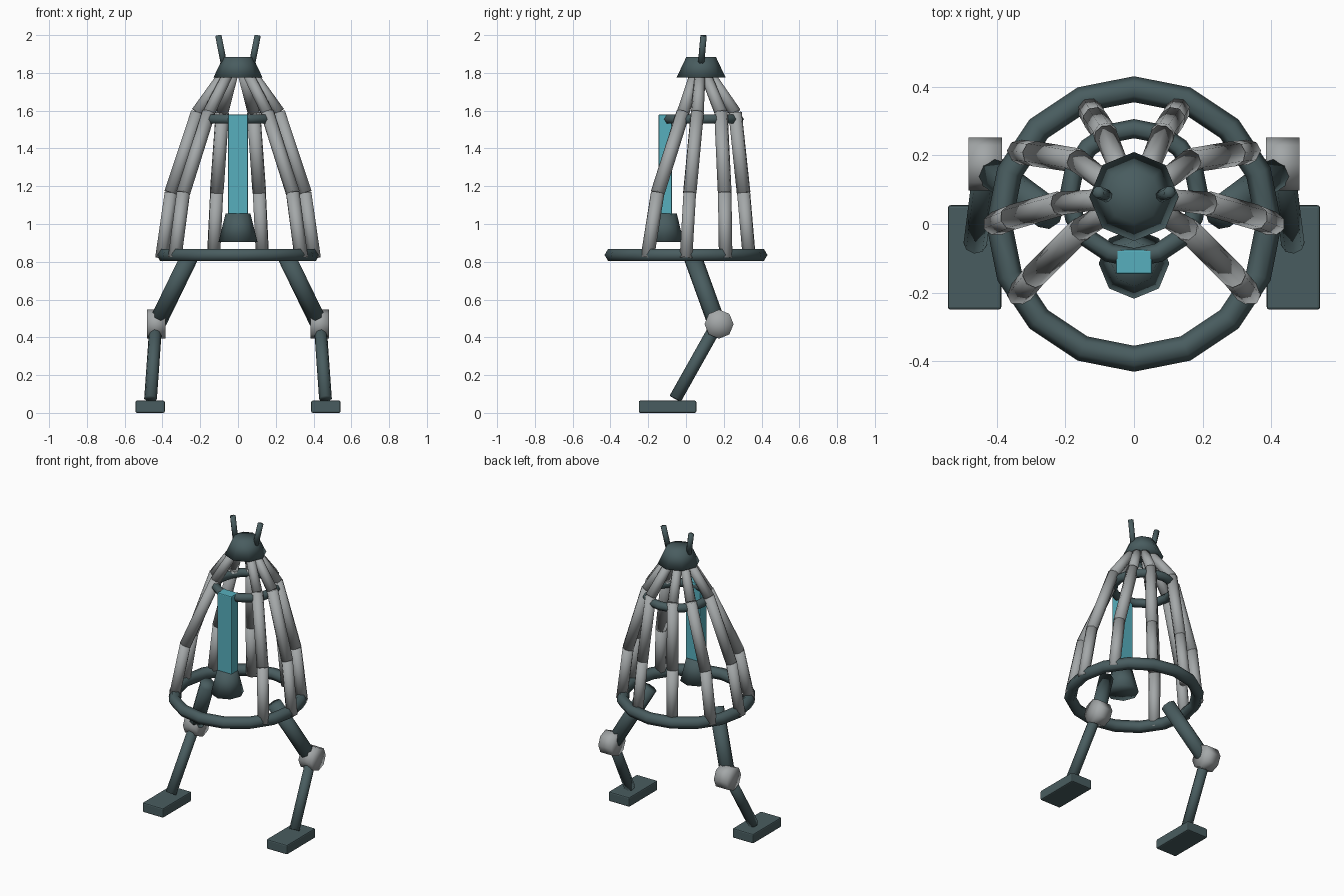
import bpy, bmesh, math
from mathutils import Vector, Matrix

if "Cube" in bpy.data.objects:
    bpy.data.objects.remove(bpy.data.objects["Cube"])


def material(name, rgb):
    m = bpy.data.materials.new(name)
    m.diffuse_color = (*rgb, 1)
    m.use_nodes = True
    m.node_tree.nodes["Principled BSDF"].inputs["Base Color"].default_value = m.diffuse_color
    return m


DARK = material("dark slate", (0.066, 0.108, 0.115))
GREY = material("light grey", (0.37, 0.39, 0.395))
BLUE = material("sky teal", (0.095, 0.43, 0.51))


def finish(ob, name, mat, smooth=True):
    ob.name = name
    ob.data.materials.append(mat)
    for p in ob.data.polygons:
        p.use_smooth = smooth
    return ob


def tube(name, mat, a, b, r1, r2=None, sides=8):
    """Tapered low-poly rod from point a to point b."""
    a, b = Vector(a), Vector(b)
    d = b - a
    bpy.ops.mesh.primitive_cone_add(vertices=sides, radius1=r1, radius2=r1 if r2 is None else r2,
                                    depth=d.length, end_fill_type='TRIFAN')
    ob = bpy.context.object
    rot = d.to_track_quat('Z', 'Y').to_matrix().to_4x4()
    ob.data.transform(Matrix.Translation((a + b) / 2) @ rot)
    return finish(ob, name, mat)


def box(name, mat, lo, hi, bevel):
    """Box between two corners with slightly rounded edges."""
    lo, hi = Vector(lo), Vector(hi)
    bpy.ops.mesh.primitive_cube_add(size=1)
    ob = bpy.context.object
    ob.data.transform(Matrix.Translation((lo + hi) / 2) @ Matrix.Diagonal((*(hi - lo), 1)))
    mod = ob.modifiers.new("soft edges", 'BEVEL')
    mod.width = bevel
    mod.segments = 2
    return finish(ob, name, mat, False)


def ring(name, center, major, minor):
    bpy.ops.mesh.primitive_torus_add(location=center, major_radius=major, minor_radius=minor,
                                     major_segments=16, minor_segments=6)
    return finish(bpy.context.object, name, DARK)


# Hoops of the cage
ring("base_ring", (0, 0, 0.836), 0.393, 0.038)
ring("upper_ring", (0, 0.09, 1.555), 0.188, 0.028)

# Cap and its two horns
tube("top_cap", DARK, (0, 0.08, 1.775), (0, 0.08, 1.885), 0.13, 0.078)
for side, s in (("left", -1), ("right", 1)):
    tube(side + "_horn", DARK, (s * 0.075, 0.08, 1.85), (s * 0.104, 0.093, 1.998), 0.018)

# Cage ribs, each bent at two joints: (x, y) at each height
HEIGHTS = (0.82, 1.165, 1.59, 1.80)
RIBS = {
    "front": ((0.335, -0.205), (0.29, -0.15), (0.155, -0.015), (0.05, 0.05)),
    "side": ((0.405, 0.0), (0.355, 0.02), (0.215, 0.06), (0.07, 0.075)),
    "rear_side": ((0.335, 0.21), (0.29, 0.205), (0.165, 0.185), (0.055, 0.1)),
    "back": ((0.13, 0.335), (0.113, 0.305), (0.083, 0.26), (0.025, 0.12)),
}
for rib, path in RIBS.items():
    for side, s in (("left", -1), ("right", 1)):
        pts = [(s * x, y, z) for (x, y), z in zip(path, HEIGHTS)]
        for i, (part, r1, r2) in enumerate((("lower", 0.036, 0.036), ("middle", 0.037, 0.036),
                                            ("upper", 0.034, 0.029))):
            tube(f"{side}_{rib}_rib_{part}", GREY, pts[i], pts[i + 1], r1, r2)

# Glowing front panel on a flared base
box("front_panel", BLUE, (-0.053, -0.146, 1.0), (0.053, -0.074, 1.58), 0.006)
tube("panel_base", DARK, (0, -0.115, 0.905), (0, -0.115, 1.055), 0.103, 0.066)

# Legs
for side, s in (("left", -1), ("right", 1)):
    tube(side + "_thigh", DARK, (s * 0.25, 0.03, 0.84), (s * 0.425, 0.16, 0.48), 0.048)
    tube(side + "_knee", GREY, (s * 0.385, 0.175, 0.47), (s * 0.482, 0.175, 0.47), 0.077)
    tube(side + "_shin", DARK, (s * 0.435, 0.165, 0.47), (s * 0.463, -0.057, 0.075), 0.034)
    box(side + "_foot", DARK, (min(s * 0.387, s * 0.543), -0.25, 0.0),
        (max(s * 0.387, s * 0.543), 0.055, 0.065), 0.008)
